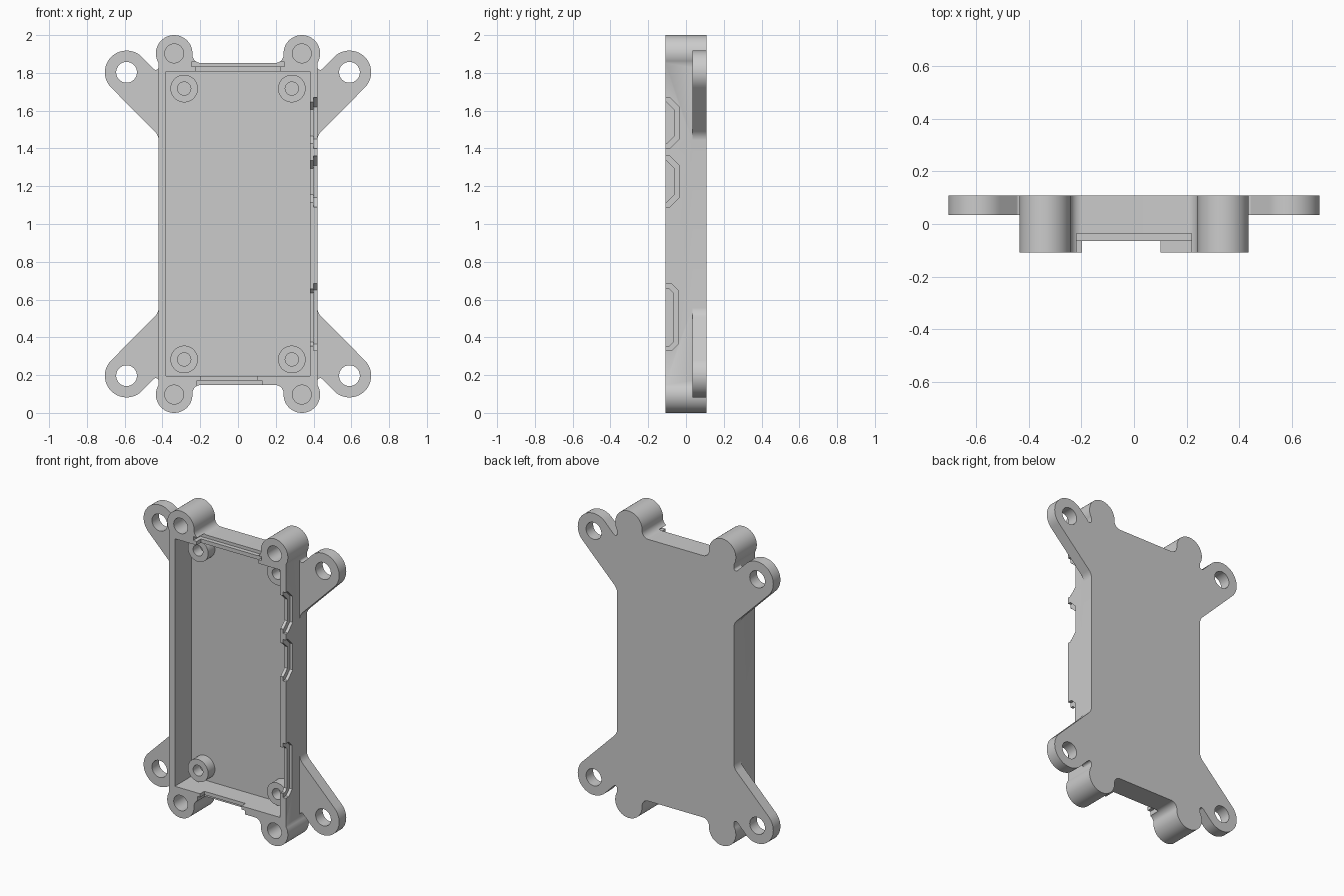
import bpy, bmesh
from math import radians, cos, sin, ceil
from mathutils import Vector

if "Cube" in bpy.data.objects:
    bpy.data.objects.remove(bpy.data.objects["Cube"])

FRONT, BACK, MID = -0.108, 0.108, 1.0
FLOOR = 0.065
CUT = FRONT - 0.02
CORNERS = [(sx, sz) for sx in (1, -1) for sz in (1, -1)]


def arc(cx, cz, r, a0, a1, step=7.5):
    n = max(2, ceil(abs(a1 - a0) / step))
    angles = [radians(a0 + (a1 - a0) * i / n) for i in range(n + 1)]
    return [(cx + r * cos(a), cz + r * sin(a)) for a in angles]


def circle(cx, cz, r):
    return arc(cx, cz, r, 0, 360)[:-1]


def rect(x0, x1, z0, z1):
    return [(x0, z0), (x1, z0), (x1, z1), (x0, z1)]


def prism(name, pts, lo, hi, axis="y"):
    """Extrude an (x, z) outline along y, or a (y, z) outline along x."""
    bm = bmesh.new()
    place = (lambda p, d: (p[0], d, p[1] + MID)) if axis == "y" else (lambda p, d: (d, p[0], p[1] + MID))
    face = bm.faces.new([bm.verts.new(place(p, lo)) for p in pts])
    grown = bmesh.ops.extrude_face_region(bm, geom=[face])["geom"]
    shift = Vector((0, hi - lo, 0) if axis == "y" else (hi - lo, 0, 0))
    bmesh.ops.translate(bm, vec=shift, verts=[v for v in grown if isinstance(v, bmesh.types.BMVert)])
    bmesh.ops.recalc_face_normals(bm, faces=bm.faces)
    mesh = bpy.data.meshes.new(name)
    bm.to_mesh(mesh)
    bm.free()
    obj = bpy.data.objects.new(name, mesh)
    bpy.context.collection.objects.link(obj)
    return obj


def activate(obj):
    bpy.ops.object.select_all(action="DESELECT")
    obj.select_set(True)
    bpy.context.view_layer.objects.active = obj


def combine(target, tool, operation="DIFFERENCE"):
    activate(target)
    mod = target.modifiers.new("combine", "BOOLEAN")
    mod.object, mod.operation, mod.solver = tool, operation, "EXACT"
    bpy.ops.object.modifier_apply(modifier=mod.name)
    bpy.data.objects.remove(tool)


# Tray outline: straight sides, round corner bosses blended into the ends
quarter = arc(0.338, 0.903, 0.097, -32, 183) + arc(0.198, 0.896, 0.043, 3, -90)
upper = quarter + [(-x, z) for x, z in reversed(quarter)]
tray = prism("tray", upper + [(-x, -z) for x, z in upper], FRONT, BACK)

# Mounting ears with filleted roots
ear = ([(0.40, 0.441)] + arc(0.49, 0.441, 0.07, 180, 135)
       + arc(0.59, 0.803, 0.115, -45, 135)
       + arc(0.435, 0.831, 0.015, 315, 180) + [(0.40, 0.831)])
for sx, sz in CORNERS:
    combine(tray, prism("ear", [(x * sx, z * sz) for x, z in ear], 0.035, BACK), "UNION")

# Cavity
combine(tray, prism("cavity", rect(-0.38, 0.38, -0.805, 0.808), CUT, FLOOR))

# Standoffs on the floor, then all screw holes
for sx, sz in CORNERS:
    combine(tray, prism("standoff", circle(0.285 * sx, 0.717 * sz, 0.073), -0.005, FLOOR + 0.02), "UNION")
    combine(tray, prism("standoff_hole", circle(0.285 * sx, 0.717 * sz, 0.035), -0.05, FLOOR))
    combine(tray, prism("boss_hole", circle(0.338 * sx, 0.903 * sz, 0.05), CUT, FLOOR))
    combine(tray, prism("ear_hole", circle(0.59 * sx, 0.803 * sz, 0.055), 0, BACK + 0.05))


# Stepped, chamfered port openings in the left wall
def port(z0, z1, depth, chamfer, x0, x1):
    outline = [(CUT, z0), (depth - chamfer, z0), (depth, z0 + chamfer),
               (depth, z1 - chamfer), (depth - chamfer, z1), (CUT, z1)]
    combine(tray, prism("port", outline, x0, x1, "x"))


for z0 in (0.40, 0.09):
    port(z0, z0 + 0.27, -0.037, 0.05, 0.40, 0.45)
    port(z0 + 0.025, z0 + 0.245, -0.063, 0.04, 0.36, 0.41)
port(-0.67, -0.315, -0.042, 0.035, 0.40, 0.45)
port(-0.645, -0.345, -0.068, 0.02, 0.36, 0.41)

# Stepped slots in the top and bottom walls
for x0, x1, z0, z1, depth in (
        (-0.247, 0.245, 0.833, 0.858, -0.037), (-0.222, 0.222, 0.78, 0.84, -0.065),
        (-0.217, 0.127, -0.858, -0.828, -0.037), (-0.197, 0.10, -0.84, -0.78, -0.065)):
    combine(tray, prism("slot", rect(x0, x1, z0, z1), CUT, depth))

activate(tray)
bpy.ops.object.shade_smooth_by_angle(angle=radians(30))
